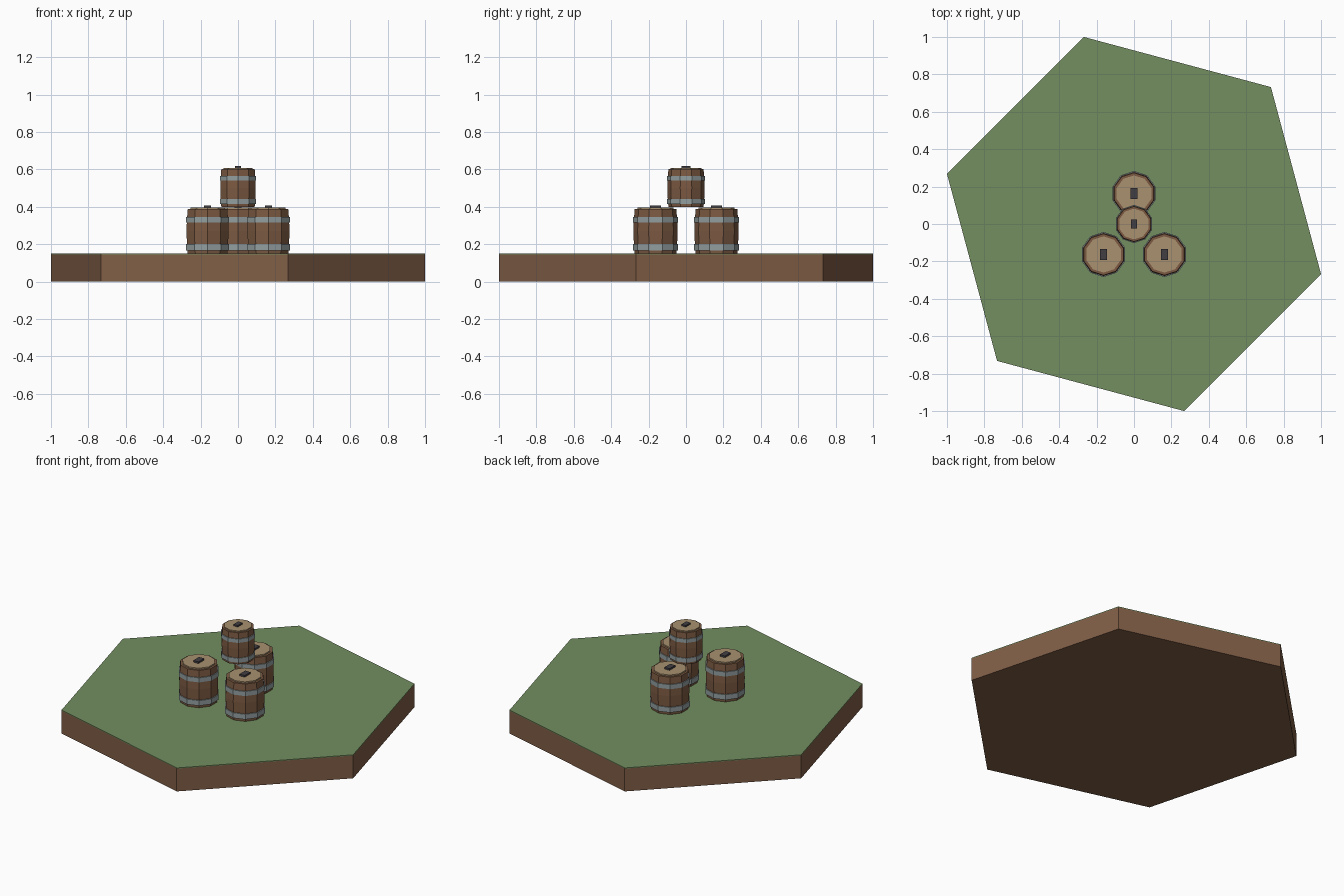
import bpy, bmesh, math

if "Cube" in bpy.data.objects:
    bpy.data.objects.remove(bpy.data.objects["Cube"])


def material(name, rgb):
    """Flat colour from 0-255 display values."""
    m = bpy.data.materials.new(name)
    lin = [((c / 255 + 0.055) / 1.055) ** 2.4 for c in rgb]
    m.diffuse_color = (*lin, 1)
    m.use_nodes = True
    m.node_tree.nodes["Principled BSDF"].inputs["Base Color"].default_value = m.diffuse_color
    return m


GRASS = material("grass green", (115, 142, 96))
DIRT = material("earth brown", (128, 94, 70))
WOOD = material("barrel wood", (124, 90, 66))
LID = material("pale lid wood", (168, 145, 112))
IRON = material("hoop metal", (148, 159, 160))
DARK = material("dark bung", (66, 62, 66))


def lathe(name, profile, sides, start, mat, loc=(0, 0, 0), closed=False):
    """Revolve (radius, z) points into a flat-faced solid; capped unless closed ring."""
    bm = bmesh.new()
    rings = []
    for r, z in profile:
        rings.append([bm.verts.new((r * math.cos(start + math.tau * i / sides),
                                    r * math.sin(start + math.tau * i / sides), z))
                      for i in range(sides)])
    pairs = list(zip(rings, rings[1:]))
    if closed:
        pairs.append((rings[-1], rings[0]))
    else:
        bm.faces.new(rings[0][::-1])
        bm.faces.new(rings[-1])
    for a, b in pairs:
        for i in range(sides):
            j = (i + 1) % sides
            bm.faces.new((a[i], a[j], b[j], b[i]))
    bmesh.ops.recalc_face_normals(bm, faces=bm.faces)
    me = bpy.data.meshes.new(name)
    bm.to_mesh(me)
    bm.free()
    me.materials.append(mat)
    ob = bpy.data.objects.new(name, me)
    ob.location = loc
    bpy.context.collection.objects.link(ob)
    return ob


def box(name, size, loc, mat):
    bm = bmesh.new()
    bmesh.ops.create_cube(bm, size=1)
    bmesh.ops.scale(bm, vec=size, verts=bm.verts)
    me = bpy.data.meshes.new(name)
    bm.to_mesh(me)
    bm.free()
    me.materials.append(mat)
    ob = bpy.data.objects.new(name, me)
    ob.location = loc
    bpy.context.collection.objects.link(ob)


def barrel(name, x, y, z, s):
    a = math.pi / 2
    # staves with a slight bulge
    staves = [(0.111, 0), (0.116, 0.06), (0.118, 0.12), (0.116, 0.18), (0.111, 0.238)]
    lathe(name + "_staves", [(r * s, h * s) for r, h in staves], 10, a, WOOD, (x, y, z))
    # two metal hoops
    for part, h0, h1 in (("lower", 0.017, 0.050), ("upper", 0.166, 0.195)):
        ring = [(0.105, h0), (0.1205, h0), (0.1205, h1), (0.105, h1)]
        lathe(f"{name}_{part}_hoop", [(r * s, h * s) for r, h in ring], 10, a, IRON,
              (x, y, z), closed=True)
    # lid and bung
    lathe(name + "_lid", [(0.097 * s, 0.22 * s), (0.097 * s, 0.246 * s)], 10, a, LID, (x, y, z))
    box(name + "_bung", (0.036 * s, 0.058 * s, 0.022 * s), (x, y, z + 0.246 * s), DARK)


# hexagonal ground tile
R = 1 / math.cos(math.radians(15))
START = math.radians(-15)
lathe("earth_base", [(R, 0), (R, 0.145)], 6, START, DIRT)
lathe("grass_top", [(R, 0.145), (R, 0.15)], 6, START, GRASS)

# stack of barrels
for n, (bx, by) in enumerate([(-0.163, -0.163), (0.163, -0.163), (0, 0.163)]):
    barrel(f"lower_barrel_{n + 1}", bx, by, 0.15, 1)
barrel("top_barrel", 0, 0, 0.4, 0.845)
